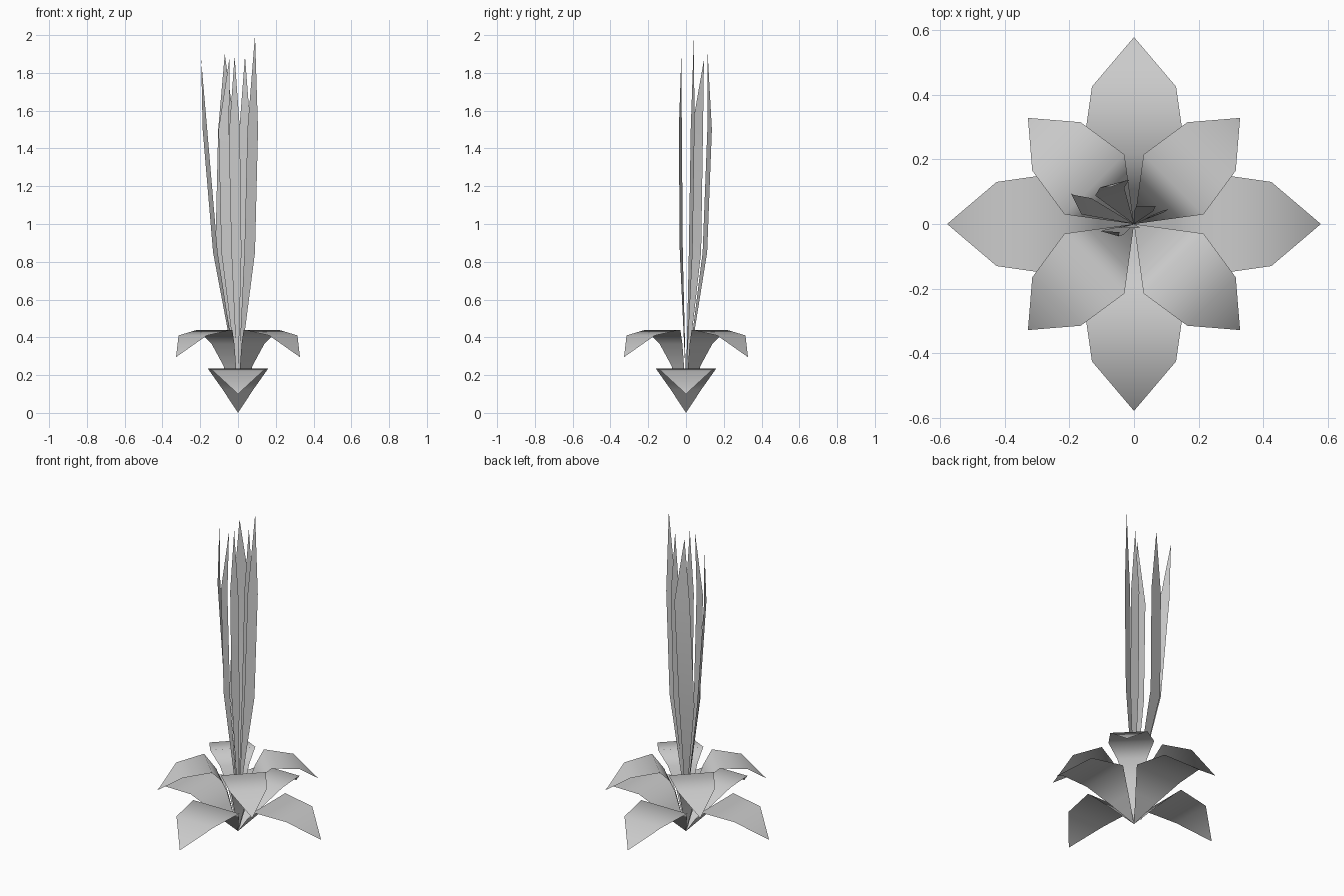
import bpy
from math import pi
from mathutils import Matrix, Vector

if "Cube" in bpy.data.objects:
    bpy.data.objects.remove(bpy.data.objects["Cube"], do_unlink=True)

grey = bpy.data.materials.new("plain_grey")
grey.use_nodes = True
colour = (0.6, 0.6, 0.6, 1)
grey.diffuse_color = colour
grey.node_tree.nodes["Principled BSDF"].inputs["Base Color"].default_value = colour


def leaf(name, root, rows, tip):
    """Thin leaf: a pointed root, rows of left and right points, a pointed tip."""
    verts = [root] + [p for row in rows for p in row] + [tip]
    last = len(verts) - 1
    faces = [(0, 2, 1)]
    faces += [(i, i + 1, i + 3, i + 2) for i in range(1, last - 2, 2)]
    faces.append((last - 2, last - 1, last))
    mesh = bpy.data.meshes.new(name)
    mesh.from_pydata(verts, [], faces)
    mesh.materials.append(grey)
    obj = bpy.data.objects.new(name, mesh)
    bpy.context.collection.objects.link(obj)
    mesh.shade_smooth()
    return obj


def petal_ring(name, profile, tip, start):
    """Four petals around the centre; profile rows are radius, half width, height."""
    for k in range(4):
        turn = Matrix.Rotation(start + k * pi / 2, 3, "Z")
        rows = [(turn @ Vector((r, -w, z)), turn @ Vector((r, w, z)))
                for r, w, z in profile]
        leaf(f"{name}_{k + 1}", Vector((0, 0, 0)), rows,
             turn @ Vector((tip[0], 0, tip[1])))


# Wide lower petals and shorter, higher petals between them
petal_ring("lower_petal",
           [(0.108, 0.08, 0.122), (0.216, 0.16, 0.235), (0.425, 0.13, 0.22)],
           (0.578, 0.10), 0)
petal_ring("upper_petal",
           [(0.03, 0.023, 0.12), (0.062, 0.047, 0.25), (0.112, 0.085, 0.365),
            (0.173, 0.131, 0.44), (0.339, 0.106, 0.41)],
           (0.464, 0.295), pi / 4)

# Tall blades: lower centre, upper centre, half-width direction, tip
blades = [
    ("outer_left", (-0.12, 0.05), (-0.175, 0.06), (-0.012, 0.03), (-0.195, 0.095, 1.87)),
    ("back_left", (-0.075, 0.10), (-0.06, 0.125), (-0.045, -0.012), (-0.07, 0.115, 1.90)),
    ("front_left", (-0.06, -0.025), (-0.075, -0.03), (-0.028, 0.008), (-0.045, -0.025, 1.88)),
    ("front", (-0.01, -0.01), (-0.018, -0.012), (0.028, 0.0), (-0.018, -0.012, 1.89)),
    ("back_right", (0.03, 0.04), (0.037, 0.055), (0.03, 0.0), (0.037, 0.055, 1.89)),
    ("outer_right", (0.062, 0.025), (0.078, 0.035), (0.028, 0.01), (0.09, 0.042, 2.0)),
]
for name, low, high, half, tip in blades:
    half = Vector((*half, 0))
    centres = [Vector((*low, 0.85)), Vector((*high, 1.5))]
    leaf(name + "_blade", Vector((0, 0, 0.15)),
         [(c - half, c + half) for c in centres], Vector(tip))
